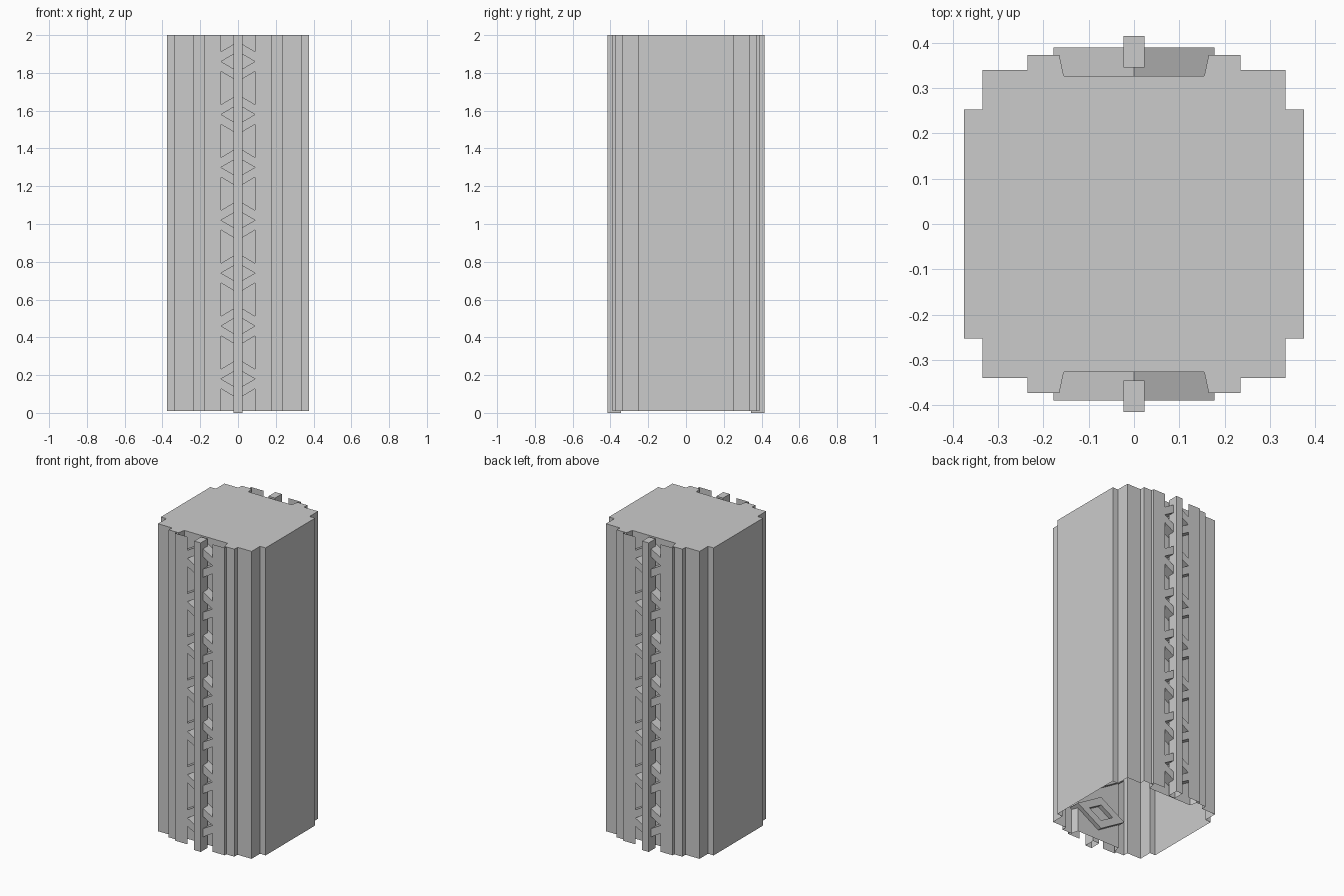
import bpy, bmesh
from mathutils import Vector

if "Cube" in bpy.data.objects:
    bpy.data.objects.remove(bpy.data.objects["Cube"])

Z0, TOP = 0.01, 2.0


def make_object(name, bm):
    mesh = bpy.data.meshes.new(name)
    bm.to_mesh(mesh)
    bm.free()
    obj = bpy.data.objects.new(name, mesh)
    bpy.context.collection.objects.link(obj)
    return obj


def extrude_up(name, outline, z0, z1, closed=True):
    """Extrude an xy outline (counter-clockwise) upward; closed ones get a top cap only."""
    bm = bmesh.new()
    low = [bm.verts.new((x, y, z0)) for x, y in outline]
    high = [bm.verts.new((x, y, z1)) for x, y in outline]
    n = len(outline)
    for i in range(n if closed else n - 1):
        j = (i + 1) % n
        bm.faces.new((low[i], low[j], high[j], high[i]))
    if closed:
        bm.faces.new(high)
    return make_object(name, bm)


def mirror(obj, x=False, y=False):
    mod = obj.modifiers.new("Mirror", 'MIRROR')
    mod.use_axis = (x, y, False)
    mod.use_mirror_merge = False


# Stepped tower shell with a tapered recess front and back, open below
quarter = [(.375, .253), (.335, .253), (.335, .34), (.235, .34),
           (.235, .373), (.165, .373), (.155, .327)]
half = quarter + [(-x, y) for x, y in reversed(quarter)]
extrude_up("tower_shell", half + [(-x, -y) for x, y in half], Z0, TOP)

# Thin cover plates on either side of each recess
plate = extrude_up("cover_plate", [(.178, .373), (.178, .39), (.09, .39)], Z0, TOP, closed=False)
mirror(plate, x=True, y=True)

# Central fin on front and back
fin = extrude_up("centre_fin", [(-.023, .345), (.023, .345), (.023, .415), (-.023, .415)], 0, TOP)
mirror(fin, y=True)

# Stack of diamond-shaped lattice rings sitting in the recesses
bm = bmesh.new()


def diamond(w, h, y):
    return [bm.verts.new((x, y, .18 + z)) for x, z in ((w, 0), (0, h), (-w, 0), (0, -h))]


outer_f, outer_b = diamond(.1775, .106, .3895), diamond(.1775, .106, .30)
inner_f, inner_b = diamond(.09, .052, .3895), diamond(.09, .052, .30)
loops = [outer_f, outer_b, inner_b, inner_f]
for a, b in zip(loops, loops[1:] + loops[:1]):
    for i in range(4):
        j = (i + 1) % 4
        bm.faces.new((a[i], a[j], b[j], b[i]))
bmesh.ops.recalc_face_normals(bm, faces=bm.faces)
rings = make_object("diamond_lattice", bm)
arr = rings.modifiers.new("Array", 'ARRAY')
arr.count = 7
arr.use_relative_offset = False
arr.use_constant_offset = True
arr.constant_offset_displace = Vector((0, 0, .28))
mirror(rings, y=True)
